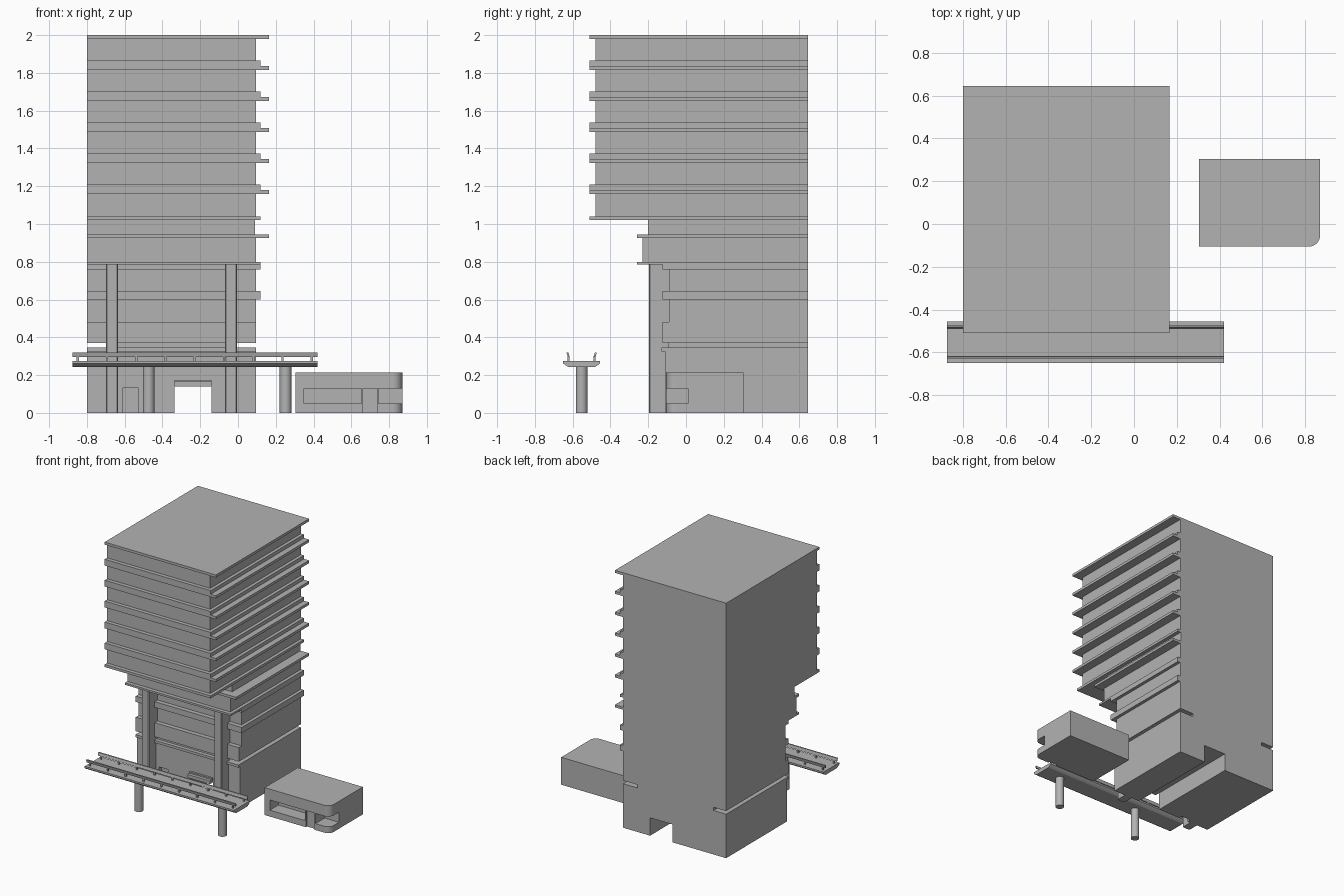
import bpy, bmesh
from mathutils import Vector

cube = bpy.data.objects.get("Cube")
if cube:
    bpy.data.objects.remove(cube)

grey = bpy.data.materials.new("concrete_grey")
grey.use_nodes = True
grey.diffuse_color = (0.45, 0.45, 0.45, 1)
grey.node_tree.nodes["Principled BSDF"].inputs["Base Color"].default_value = (0.45, 0.45, 0.45, 1)


def finish(name, bm):
    bmesh.ops.recalc_face_normals(bm, faces=bm.faces)
    mesh = bpy.data.meshes.new(name)
    bm.to_mesh(mesh)
    bm.free()
    mesh.materials.append(grey)
    obj = bpy.data.objects.new(name, mesh)
    bpy.context.scene.collection.objects.link(obj)
    return obj


def box(name, x0, x1, y0, y1, z0, z1):
    bm = bmesh.new()
    bmesh.ops.create_cube(bm, size=1)
    for v in bm.verts:
        v.co = Vector((x1 if v.co.x > 0 else x0, y1 if v.co.y > 0 else y0, z1 if v.co.z > 0 else z0))
    return finish(name, bm)


def extrude_x(name, profile, x0, x1):
    bm = bmesh.new()
    face = bm.faces.new([bm.verts.new((x0, y, z)) for y, z in profile])
    ext = bmesh.ops.extrude_face_region(bm, geom=[face])
    new = [v for v in ext["geom"] if isinstance(v, bmesh.types.BMVert)]
    bmesh.ops.translate(bm, verts=new, vec=(x1 - x0, 0, 0))
    return finish(name, bm)


def cut(target, *cutter_box):
    cutter = box(target.name + "_cutter", *cutter_box)
    cutter.hide_render = True
    cutter.hide_set(True)
    mod = target.modifiers.new("cut", "BOOLEAN")
    mod.object = cutter
    mod.solver = "EXACT"


def bevel_upright(obj, width, segments, test=lambda p: True):
    bm = bmesh.new()
    bm.from_mesh(obj.data)
    edges = [e for e in bm.edges if abs(e.verts[0].co.z - e.verts[1].co.z) > 0.01 and test(e.verts[0].co)]
    bmesh.ops.bevel(bm, geom=edges, offset=width, segments=segments, profile=0.5, affect="EDGES")
    bm.to_mesh(obj.data)
    bm.free()


LEFT, WALL, SILL, SLAB, BACK = -0.80, 0.095, 0.12, 0.165, 0.645


def storey(name, x1, y0, z0, z1):
    return box(name, LEFT, x1, y0, BACK, z0, z1)


# Upper tower: shaft with a slab and a parapet at each floor
storey("tower_shaft", WALL, -0.48, 1.02, 1.98)
storey("roof_slab", SLAB, -0.51, 1.98, 2.0)
storey("tower_base_band", SILL, -0.51, 1.02, 1.04)
for i in range(5):
    z = 1.16 + i * 0.164
    storey(f"floor_slab_{i}", SLAB, -0.51, z, z + 0.021)
    storey(f"floor_parapet_{i}", SILL, -0.51, z + 0.021, z + 0.049)

# Stepped middle and lower storeys
storey("neck", 0.09, -0.20, 0.945, 1.02)
storey("podium_roof", SLAB, -0.26, 0.925, 0.945)
storey("podium_wall", WALL, -0.23, 0.80, 0.925)
storey("podium_slab", SILL, -0.26, 0.785, 0.80)
storey("podium_beam", SILL, -0.125, 0.76, 0.785)
storey("third_wall", WALL, -0.09, 0.645, 0.76)
storey("third_band", SILL, -0.125, 0.60, 0.645)
storey("second_wall", WALL, -0.09, 0.48, 0.60)
storey("second_parapet", WALL, -0.125, 0.37, 0.48)
box("slit_core", -0.69, -0.03, -0.10, BACK, 0.345, 0.37)
storey("first_band", WALL, -0.13, 0.325, 0.345)

# Ground storey with through passage and side door
ground = storey("ground_storey", WALL, -0.11, 0, 0.325)
cut(ground, -0.335, -0.14, -0.3, 0.8, -0.1, 0.14)
cut(ground, -0.61, -0.53, -0.3, -0.08, -0.1, 0.135)
box("entrance_canopy", -0.335, -0.14, -0.15, -0.11, 0.14, 0.165)
box("entrance_lintel", -0.335, -0.14, -0.125, -0.11, 0.165, 0.175)

# Tall front columns
for side, x in (("right", -0.70), ("left", -0.07)):
    column = box(f"{side}_column", x, x + 0.065, -0.197, -0.09, 0, 0.785)
    bevel_upright(column, 0.006, 1, lambda p: p.y < -0.15)

# Small pavilion with a rounded corner and recessed windows
pavilion = box("pavilion", 0.305, 0.87, -0.105, 0.305, 0, 0.215)
bevel_upright(pavilion, 0.05, 8, lambda p: p.x > 0.8 and p.y < 0)
cut(pavilion, 0.35, 0.655, -0.2, 0.0, 0.05, 0.13)
cut(pavilion, 0.745, 1.0, -0.2, 0.01, 0.05, 0.13)
cut(pavilion, 0.662, 0.738, -0.2, -0.09, -0.1, 0.13)

# Raised guideway: tapered deck, edge rails on short posts, round piers
MID, X0, X1 = -0.5525, -0.875, 0.42
half = [(0.07, 0.243), (0.085, 0.252), (0.0975, 0.262), (0.0975, 0.275)]
deck = [(MID + y, z) for y, z in half] + [(MID - y, z) for y, z in reversed(half)]
extrude_x("guideway_deck", deck, X0, X1)
for side, s in (("front", -1), ("rear", 1)):
    rail = [(0.064, 0.297), (0.074, 0.297), (0.08, 0.32), (0.07, 0.32)]
    extrude_x(f"{side}_rail", [(MID + s * y, z) for y, z in rail], X0, X1)
    for i in range(9):
        x = X0 + 0.02 + i * 0.155
        y = MID + s * 0.069
        box(f"{side}_rail_post_{i}", x, x + 0.012, y - 0.005, y + 0.005, 0.27, 0.30)
for side, x in (("right", -0.473), ("left", 0.252)):
    bpy.ops.mesh.primitive_cylinder_add(vertices=24, radius=0.031, depth=0.25, location=(x, MID, 0.125))
    pier = bpy.context.object
    pier.name = f"{side}_pier"
    pier.data.materials.append(grey)
    bpy.ops.object.shade_smooth_by_angle()
